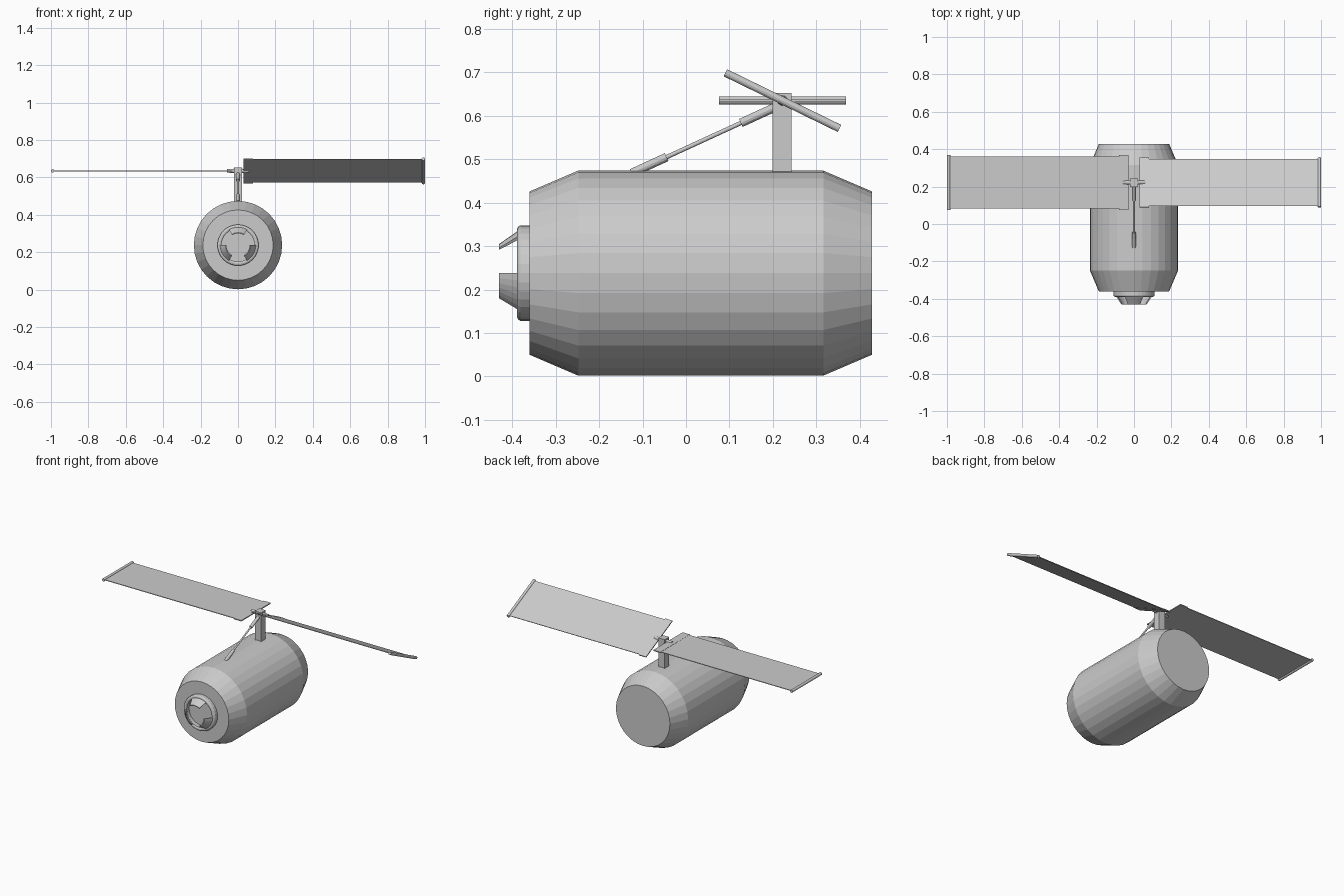
import bpy, bmesh, math
from mathutils import Vector, Matrix

cube = bpy.data.objects.get("Cube")
if cube:
    bpy.data.objects.remove(cube, do_unlink=True)

GREY = (0.6, 0.6, 0.6, 1.0)
grey = bpy.data.materials.new("light_grey_metal")
grey.use_nodes = True
grey.diffuse_color = GREY
grey.node_tree.nodes["Principled BSDF"].inputs["Base Color"].default_value = GREY

AXIS_Z = 0.238          # height of the hull axis
HINGE = Vector((0, 0.222, 0.635))


def finish(name, bm):
    bmesh.ops.recalc_face_normals(bm, faces=bm.faces[:])
    mesh = bpy.data.meshes.new(name)
    bm.to_mesh(mesh)
    bm.free()
    mesh.materials.append(grey)
    obj = bpy.data.objects.new(name, mesh)
    bpy.context.collection.objects.link(obj)
    return obj


def lathe(name, profile, steps=32, start=0.0, sweep=math.tau, closed=False):
    """Turn (y, radius) points about the hull axis."""
    bm = bmesh.new()
    full = abs(sweep - math.tau) < 1e-6
    rings = []
    for i in range(steps if full else steps + 1):
        a = start + sweep * i / steps
        rings.append([bm.verts.new((r * math.cos(a), y, AXIS_Z + r * math.sin(a)))
                      for y, r in profile])
    n = len(profile)
    for i in range(steps):
        a, b = rings[i], rings[(i + 1) % len(rings)]
        for j in range(n if closed else n - 1):
            k = (j + 1) % n
            bm.faces.new((a[j], a[k], b[k], b[j]))
    if full and not closed:
        bm.faces.new([r[0] for r in rings])
        bm.faces.new([r[-1] for r in rings])
    if not full:
        bm.faces.new(rings[0])
        bm.faces.new(rings[-1])
    return finish(name, bm)


def rod(name, p, q, r1, r2=None, sides=12):
    p, q = Vector(p), Vector(q)
    d = q - p
    bm = bmesh.new()
    m = Matrix.Translation((p + q) / 2) @ d.to_track_quat("Z", "Y").to_matrix().to_4x4()
    bmesh.ops.create_cone(bm, cap_ends=True, segments=sides, radius1=r1,
                          radius2=r1 if r2 is None else r2, depth=d.length, matrix=m)
    return finish(name, bm)


def box(name, low, high):
    low, high = Vector(low), Vector(high)
    bm = bmesh.new()
    bmesh.ops.create_cube(bm, size=1, matrix=Matrix.Translation((low + high) / 2)
                          @ Matrix.Diagonal((*(high - low), 1)))
    return finish(name, bm)


# Hull with tapered ends
lathe("hull", [(-0.36, 0.188), (-0.248, 0.236), (0.316, 0.236), (0.428, 0.188)])

# Docking ring and its three inward-leaning guide petals
lathe("docking_ring", [(-0.355, 0.088), (-0.355, 0.11), (-0.381, 0.11), (-0.386, 0.107),
                       (-0.389, 0.101), (-0.389, 0.095), (-0.385, 0.088)], closed=True)
for i in range(3):
    lathe(f"guide_petal_{i + 1}", [(-0.38, 0.102), (-0.43, 0.067), (-0.43, 0.062), (-0.38, 0.092)],
          steps=6, start=math.radians(60 + 120 * i), sweep=math.radians(60), closed=True)

# Mast and telescopic brace
box("mast", (-0.022, 0.199, 0.46), (0.022, 0.243, 0.653))
foot, head = Vector((0, -0.125, 0.468)), Vector((0, 0.21, 0.622))
rod("brace_rod", foot, head, 0.005)
rod("brace_lower_sleeve", foot, foot.lerp(head, 0.24), 0.01)
rod("brace_upper_sleeve", foot.lerp(head, 0.75), head, 0.01)

# Solar wings: the left one is pitched, the right one is level
for side, sx, pitch in (("left", 1, -26), ("right", -1, 0)):
    def out(x, y=0, z=0):
        return Vector((sx * x, y, z))

    def span(name, x0, x1, half, thick):
        a, b = sorted((sx * x0, sx * x1))
        return box(name, (a, -half, -thick), (b, half, thick))

    parts = [
        span(f"{side}_solar_panel", 0.03, 0.99, 0.14, 0.002),
        span(f"{side}_panel_root_plate", 0.03, 0.08, 0.146, 0.003),
        rod(f"{side}_panel_tip_bar", out(0.991, -0.146), out(0.991, 0.146), 0.009),
        rod(f"{side}_hinge_arm", out(0.0), out(0.06), 0.013, 0.009),
    ]
    for part in parts:
        part.data.transform(Matrix.Translation(HINGE) @ Matrix.Rotation(math.radians(pitch), 4, "X"))
